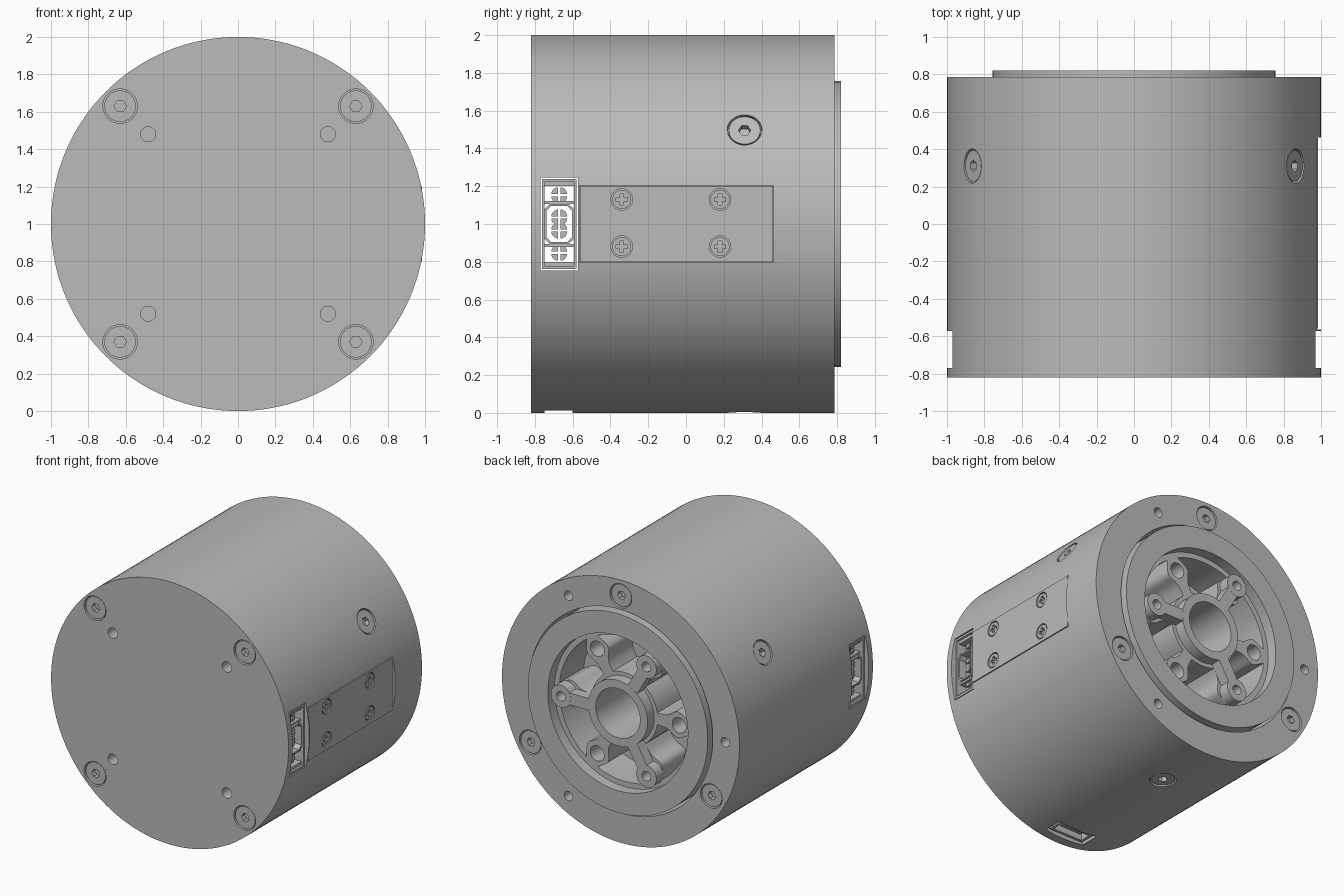
import bpy, bmesh, math
from mathutils import Vector, Matrix

old = bpy.data.objects.get("Cube")
if old:
    bpy.data.objects.remove(old, do_unlink=True)

grey = bpy.data.materials.new("satin grey")
grey.use_nodes = True
grey.diffuse_color = (0.5, 0.5, 0.5, 1)
grey.node_tree.nodes["Principled BSDF"].inputs["Base Color"].default_value = (0.5, 0.5, 0.5, 1)


# Frames: local z points along the axis, local y points up
def frame(axis, origin=(0, 0, 1)):
    a = Vector(axis).normalized()
    up = Vector((0, 1, 0)) if abs(a.z) > 0.99 else Vector((0, 0, 1))
    x = up.cross(a).normalized()
    m = Matrix((x, a.cross(x), a)).transposed().to_4x4()
    return Matrix.Translation(origin) @ m


# Outlines
def circle(r, n=32, x=0, y=0):
    return [(x + r * math.cos(math.tau * i / n), y + r * math.sin(math.tau * i / n)) for i in range(n)]


def rect(x0, x1, y0, y1):
    return [(x0, y0), (x1, y0), (x1, y1), (x0, y1)]


def plus(x, y, a, b):
    q = [(a, -b), (a, b), (b, b)]
    pts = []
    for c, s in ((1, 0), (0, 1), (-1, 0), (0, -1)):
        pts += [(x + c * u - s * v, y + s * u + c * v) for u, v in q]
    return pts


def polar(r, deg):
    return r * math.cos(math.radians(deg)), r * math.sin(math.radians(deg))


# Solids
def loop(bm, pts, z, m):
    return [bm.verts.new(m @ Vector((x, y, z))) for x, y in pts]


def prism(bm, pts, z0, z1, m):
    lo, hi = loop(bm, pts, z0, m), loop(bm, pts, z1, m)
    bm.faces.new(lo[::-1])
    bm.faces.new(hi)
    for i in range(len(pts)):
        j = (i + 1) % len(pts)
        bm.faces.new((lo[i], lo[j], hi[j], hi[i]))


def ring(bm, outer, inner, z0, z1, m):
    a, b = loop(bm, outer, z0, m), loop(bm, outer, z1, m)
    c, d = loop(bm, inner, z0, m), loop(bm, inner, z1, m)
    for i in range(len(outer)):
        j = (i + 1) % len(outer)
        bm.faces.new((a[i], a[j], b[j], b[i]))
        bm.faces.new((c[j], c[i], d[i], d[j]))
        bm.faces.new((b[i], b[j], d[j], d[i]))
        bm.faces.new((a[j], a[i], c[i], c[j]))


def finish(bm, name):
    bmesh.ops.recalc_face_normals(bm, faces=bm.faces)
    me = bpy.data.meshes.new(name)
    bm.to_mesh(me)
    bm.free()
    me.materials.append(grey)
    ob = bpy.data.objects.new(name, me)
    bpy.context.collection.objects.link(ob)
    return ob


def activate(ob):
    bpy.ops.object.select_all(action='DESELECT')
    ob.select_set(True)
    bpy.context.view_layer.objects.active = ob


def cut(ob, bm):
    tool = finish(bm, "cutter")
    tool.hide_render = True
    mod = ob.modifiers.new("cut", 'BOOLEAN')
    mod.operation, mod.solver, mod.object = 'DIFFERENCE', 'EXACT', tool
    activate(ob)
    bpy.ops.object.modifier_apply(modifier=mod.name)
    bpy.data.objects.remove(tool, do_unlink=True)


def smooth(ob):
    activate(ob)
    bpy.ops.object.shade_smooth_by_angle(angle=math.radians(30))


front, back, side = frame((0, -1, 0)), frame((0, 1, 0)), frame((1, 0, 0))
bottom = frame((0, 0, -1))

# Housing and its openings
bm = bmesh.new()
prism(bm, circle(1, 144), -0.82, 0.785, back)
housing = finish(bm, "housing")

holes, heads, sockets = bmesh.new(), bmesh.new(), bmesh.new()


def hex_screw(m, x, y, top, recess):
    prism(holes, circle(0.092, 32, x, y), top - 0.05, top + 0.05, m)
    prism(heads, circle(0.084, 32, x, y), top - 0.055, top - recess, m)
    prism(sockets, circle(0.033, 6, x, y), top - 0.045, top + 0.05, m)


for sx in (-1, 1):
    for sy in (-1, 1):
        hex_screw(front, 0.63 * sx, 0.63 * sy, 0.82, 0.008)
        prism(holes, circle(0.04, 24, 0.48 * sx, 0.48 * sy), 0.7, 0.9, front)
for deg in (90, 210, 330):
    hex_screw(back, *polar(0.88, deg), 0.785, 0.008)
    prism(holes, circle(0.036, 24, *polar(0.88, deg + 30)), 0.65, 0.9, back)
for deg in (30, 150, 270):
    x, z = polar(1, deg)
    hex_screw(frame((x, 0, z), (0, 0.31, 1)), 0, 0, 1, 0.008)

prism(holes, circle(0.775, 96), 0.3, 0.9, back)
prism(holes, rect(-0.77, -0.572, -0.245, 0.245), -1.1, 1.1, side)
prism(holes, rect(-0.563, 0.463, -0.203, 0.203), 0.93, 1.1, side)
prism(holes, rect(-0.165, 0.165, -0.75, -0.6), 0.85, 1.1, bottom)
cut(housing, holes)
smooth(housing)

# Side cover plate with its cross-head screws
bm, wells = bmesh.new(), bmesh.new()
prism(bm, rect(-0.56, 0.46, -0.2, 0.2), 0.925, 0.985, side)
plate = finish(bm, "side_cover_plate")
for y in (-0.34, 0.18):
    for z in (-0.12, 0.13):
        prism(wells, circle(0.057, 32, y, z), 0.965, 1.05, side)
        prism(heads, circle(0.05, 32, y, z), 0.95, 0.982, side)
        prism(sockets, plus(y, z, 0.03, 0.01), 0.96, 1.05, side)
cut(plate, wells)
smooth(plate)

screws = finish(heads, "screw_heads")
cut(screws, sockets)
smooth(screws)

# Rotor flange: bowl, wavy pockets, bores
bm = bmesh.new()
prism(bm, circle(0.757, 96), 0.28, 0.82, back)
rotor = finish(bm, "rotor_flange")
bowl = bmesh.new()
prism(bowl, circle(0.59, 96), 0.74, 0.9, back)
cut(rotor, bowl)

pockets = bmesh.new()
steps = [0.28 + 0.27 * i / 14 for i in range(15)]
for k in range(6):
    sides = []
    for r in steps:
        half_spoke = 0.045 + 0.055 * math.exp(-((r - 0.46) / 0.07) ** 2)
        sides.append((r, 30 - math.degrees(math.asin(half_spoke / r))))
    mid = 30 + 60 * k
    r0, h0 = sides[0]
    r1, h1 = sides[-1]
    outline = [polar(r, mid + h) for r, h in sides]
    outline += [polar(r1, mid + h1 * t / 4) for t in range(3, -4, -1)]
    outline += [polar(r, mid - h) for r, h in reversed(sides)]
    outline += [polar(r0, mid + h0 * t / 3) for t in range(-2, 3)]
    prism(pockets, outline, 0.45, 0.9, back)
prism(pockets, circle(0.187, 48), 0.36, 0.9, back)
for deg in (0, 120, 240):
    prism(pockets, circle(0.058, 24, *polar(0.46, deg)), 0.5, 0.9, back)
cut(rotor, pockets)
smooth(rotor)

# Raised hub, bosses and spokes
bm = bmesh.new()
ring(bm, circle(0.25, 48), circle(0.187, 48), 0.7, 0.82, back)
for deg in (60, 180, 300):
    x, y = polar(0.48, deg)
    ring(bm, circle(0.085, 32, x, y), circle(0.036, 32, x, y), 0.735, 0.82, back)
    turn = back @ Matrix.Rotation(math.radians(deg), 4, 'Z')
    prism(bm, rect(0.235, 0.42, -0.045, 0.045), 0.735, 0.819, turn)
smooth(finish(bm, "rotor_hub_and_bosses"))

# Side connectors: frame, dividers, octagonal shroud and split pins
for name, sx in (("left", 1), ("right", -1)):
    m = frame((sx, 0, 0), (0, -0.671, 1))
    bm = bmesh.new()
    ring(bm, rect(-0.092, 0.092, -0.238, 0.238), rect(-0.078, 0.078, -0.222, 0.222), 0.75, 0.967, m)
    for s in (-1, 1):
        prism(bm, rect(-0.08, 0.08, s * 0.113 - 0.008, s * 0.113 + 0.008), 0.76, 0.94, m)
        prism(bm, rect(-0.08, 0.08, s * 0.212 - 0.012, s * 0.212 + 0.012), 0.76, 0.95, m)

    def octagon(a, b, c):
        return [(a, -b + c), (a, b - c), (a - c, b), (c - a, b), (-a, b - c), (-a, c - b), (c - a, -b), (a - c, -b)]

    ring(bm, octagon(0.079, 0.106, 0.03), octagon(0.068, 0.095, 0.026), 0.76, 0.955, m)
    for z in (-0.152, -0.035, 0.035, 0.152):
        for q in range(4):
            cx, cy = polar(0.008, 45 + 90 * q)
            arc = [polar(0.036, 90 * q + 18 * t) for t in range(6)]
            prism(bm, [(cx, z + cy)] + [(cx + u, z + cy + v) for u, v in arc], 0.76, 0.92, m)
    smooth(finish(bm, name + "_connector"))

# Bottom port: shell and tongue
bm = bmesh.new()
ring(bm, rect(-0.145, 0.145, -0.735, -0.615), rect(-0.125, 0.125, -0.715, -0.635), 0.845, 0.98, bottom)
prism(bm, rect(-0.09, 0.09, -0.685, -0.66), 0.845, 0.96, bottom)
smooth(finish(bm, "bottom_port"))
